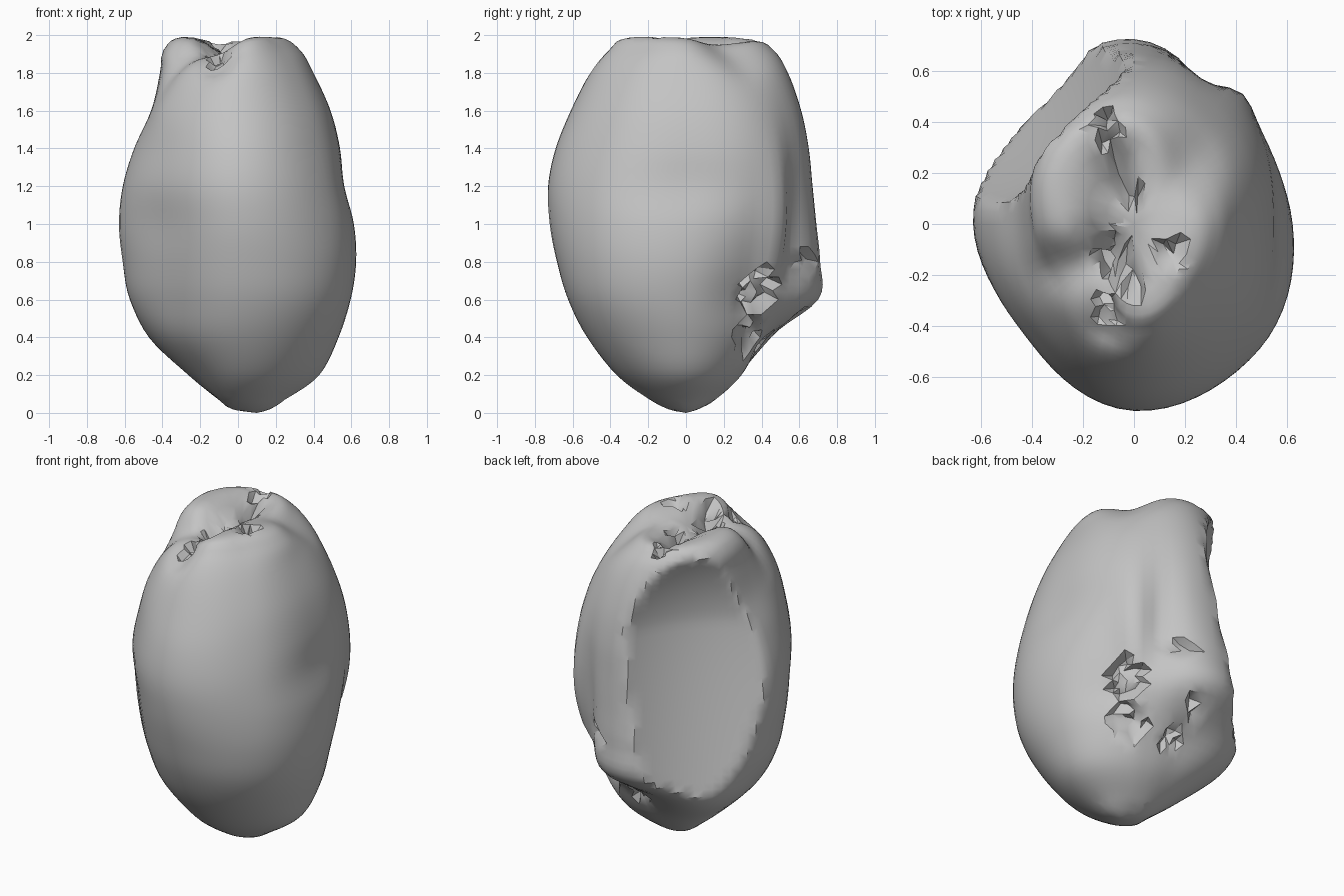
import bpy, bmesh, math, random
from mathutils import Vector

random.seed(4)
old = bpy.data.objects.get("Cube")
if old:
    bpy.data.objects.remove(old, do_unlink=True)

# Height followed by eight radii, anticlockwise from +x, in hundredths
SECTIONS = [
    (2, 17, 9, 6, 3, 3, 4, 6, 13),
    (7, 25, 19, 15, 13, 10, 13, 18, 23),
    (20, 43, 35, 29, 30, 26, 27, 36, 40),
    (40, 53, 46, 43, 54, 46, 45, 52, 55),
    (60, 59, 52, 70, 62, 57, 53, 62, 65),
    (80, 62, 58, 71, 63, 61, 57, 68, 69),
    (100, 61, 62, 69, 62, 63, 59, 72, 69),
    (120, 56, 63, 67, 60, 61, 61, 73, 66),
    (140, 54, 61, 65, 57, 55, 58, 69, 61),
    (160, 49, 55, 61, 52, 46, 53, 61, 54),
    (180, 40, 45, 54, 48, 41, 43, 51, 44),
    (192, 33, 32, 46, 46, 38, 31, 42, 35),
    (199, 22, 18, 33, 36, 27, 18, 32, 25),
]
AROUND = 72
STEPS = 5


def spline(a, b, c, d, t):
    """Smooth curve from b to c, guided by a and d."""
    return b + (c - a) * (t / 2) + (a * 2 - b * 5 + c * 4 - d) * (t * t / 2) \
        + (b * 3 - a - c * 3 + d) * (t ** 3 / 2)


def section_ring(height, radii):
    """One closed cross-section through the given radii."""
    ring = []
    count = len(radii)
    for i in range(AROUND):
        k, t = divmod(i * count / AROUND, 1)
        r = spline(*(radii[(int(k) + j) % count] for j in (-1, 0, 1, 2)), t)
        angle = math.tau * i / AROUND
        ring.append(Vector((r * math.cos(angle), r * math.sin(angle), height)))
    return ring


def falloff(distance, size):
    return math.exp(-(distance / size) ** 2)


def segment_distance(point, start, end):
    """Plan distance from a point to a line segment."""
    p, a, b = (Vector(v[:2]) for v in (point, start, end))
    along = max(0, min(1, (p - a).dot(b - a) / (b - a).length_squared))
    return (p - a - (b - a) * along).length


def build_shell():
    rings = [[Vector((0.1, 0, 0))] * AROUND]
    for section in SECTIONS:
        height, *radii = (n / 100 for n in section)
        rings.append(section_ring(height, radii))
    rings.append([Vector((0, 0, 1.98))] * AROUND)

    # Loft the sections into one closed skin, evening out the crowded poles
    bm = bmesh.new()
    last = len(rings) - 1
    rows = []
    for s in range(last * STEPS + 1):
        k = min(s // STEPS, last - 1)
        t = s / STEPS - k
        guide = [rings[max(0, min(last, k + j))] for j in (-1, 0, 1, 2)]
        rows.append([bm.verts.new(spline(*(g[i] for g in guide), t))
                     for i in range(AROUND)])
    for low, high in zip(rows, rows[1:]):
        for i in range(AROUND):
            n = (i + 1) % AROUND
            bm.faces.new((low[i], low[n], high[n], high[i]))
    bmesh.ops.remove_doubles(bm, verts=bm.verts, dist=0.022)
    return bm


# Horizontal directions out of and across the hollow side
HOLLOW_OUT = Vector((-1, 1, 0)).normalized()
HOLLOW_ACROSS = Vector((1, 1, 0)).normalized()
# Creases across the crown: start, end, width, depth
CREASES = [
    ((-0.1, -0.4), (-0.07, 0.25), 0.1, 0.08),
    ((-0.42, -0.22), (-0.1, -0.1), 0.1, 0.06),
    ((0.12, 0.16), (0.3, 0.3), 0.15, 0.04),
]
# Torn pits: centre, radius, depth
PITS = [
    ((-0.11, 0.38, 1.98), 0.07, 0.07),
    ((-0.06, 0.22, 1.98), 0.07, 0.08),
    ((-0.02, 0.1, 1.98), 0.05, 0.07),
    ((-0.08, -0.13, 1.98), 0.07, 0.08),
    ((-0.02, -0.23, 1.98), 0.06, 0.06),
    ((0.15, -0.12, 1.98), 0.06, 0.06),
    ((-0.11, -0.34, 1.95), 0.06, 0.05),
    ((0.38, 0.38, 0.64), 0.12, 0.07),
    ((0.33, 0.34, 0.4), 0.11, 0.07),
    ((0.06, 0.4, 0.36), 0.07, 0.05),
    ((0, 0.58, 0.5), 0.06, 0.05),
    ((0.14, 0.62, 0.8), 0.08, 0.04),
]


def hollow_limit(height, across):
    """How far out the shallow hollow lets the skin reach."""
    lower = 0.22 * (max(0, 1.5 - height) / 1.05) ** 1.2
    upper = 0.5 * max(0, height - 1.5) ** 2
    return 0.37 + lower + upper + 0.5 * across ** 2


def sculpt(bm):
    middle = Vector((0, 0, 1))
    for v in bm.verts:
        co = v.co.copy()
        outward = Vector((co.x, co.y, 0)).normalized()
        angle = math.degrees(math.atan2(co.y, co.x))

        # Broad oval hollow with a crisp rim
        excess = co.dot(HOLLOW_OUT) - hollow_limit(co.z, co.dot(HOLLOW_ACROSS))
        v.co -= HOLLOW_OUT * max(0, excess)

        # Long side flap with a groove behind it
        flap = falloff(angle - 50, 8) * falloff(co.z - 0.9, 0.4)
        groove = falloff(angle - 64, 8) * falloff(co.z - 1, 0.4)
        v.co += outward * (0.04 * flap - 0.04 * groove)

        # Creased crown
        if co.z > 1.6:
            fade = min(1, (co.z - 1.6) / 0.25)
            for start, end, width, depth in CREASES:
                v.co.z -= fade * depth * falloff(
                    segment_distance(co, start, end), width)

        # Ragged pits
        for centre, radius, depth in PITS:
            gap = (co - Vector(centre)).length
            if gap < radius * random.uniform(0.8, 1.15):
                v.co += (middle - co).normalized() * depth * random.uniform(0.3, 1.2)
                v.co += Vector([random.uniform(-0.012, 0.012) for _ in range(3)])


bm = build_shell()
sculpt(bm)
bmesh.ops.triangulate(bm, faces=bm.faces)
bmesh.ops.recalc_face_normals(bm, faces=bm.faces)
mesh = bpy.data.meshes.new("stone_body")
bm.to_mesh(mesh)
bm.free()
body = bpy.data.objects.new("stone_body", mesh)
bpy.context.collection.objects.link(body)

# Plain grey stone
grey = bpy.data.materials.new("stone_grey")
grey.use_nodes = True
colour = (0.55, 0.55, 0.55, 1)
grey.diffuse_color = colour
grey.node_tree.nodes["Principled BSDF"].inputs["Base Color"].default_value = colour
mesh.materials.append(grey)

bpy.ops.object.select_all(action="DESELECT")
body.select_set(True)
bpy.context.view_layer.objects.active = body
bpy.ops.object.shade_smooth_by_angle(angle=math.radians(35))
